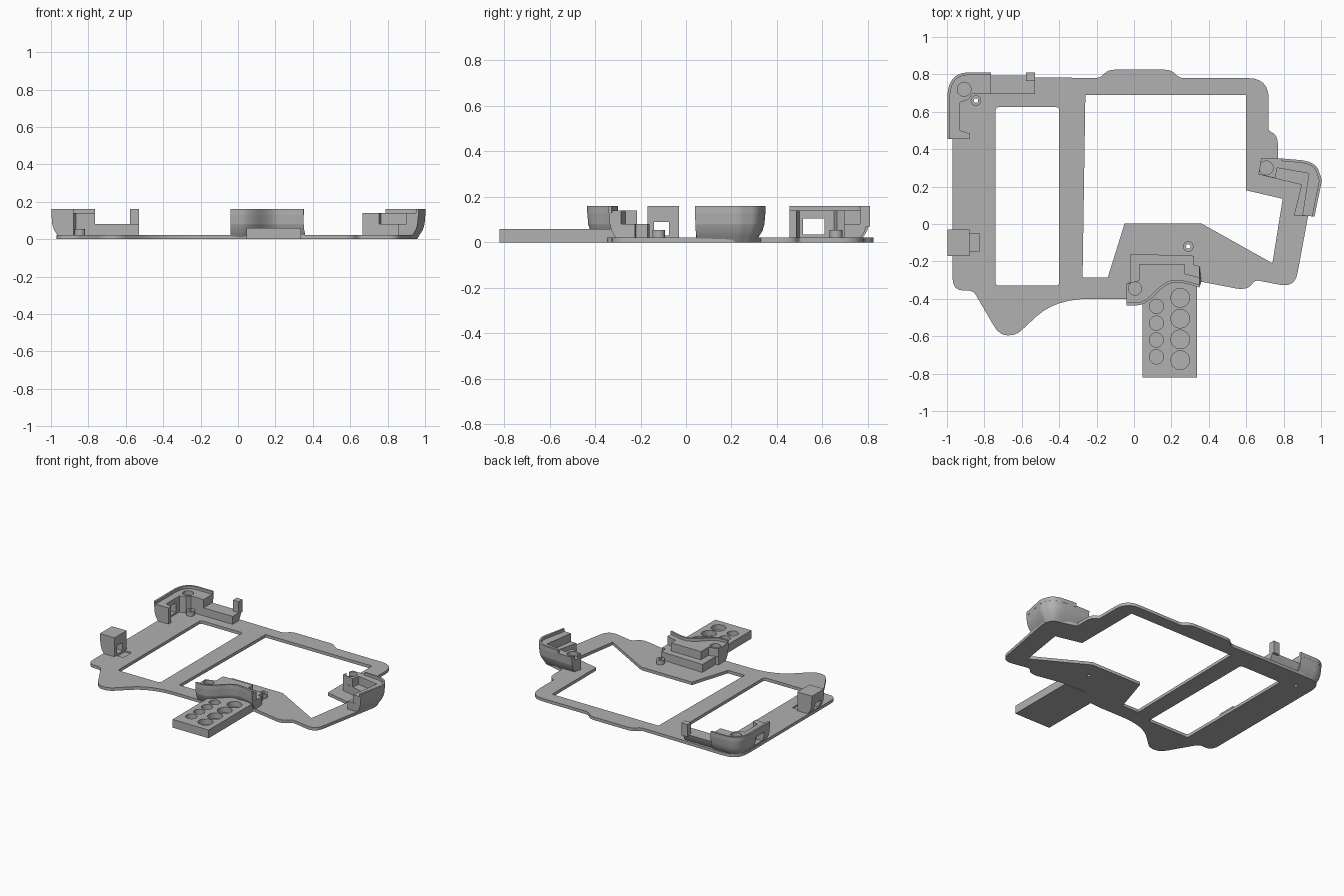
import bpy
import bmesh
import math
from mathutils import Vector

default_cube = bpy.data.objects.get("Cube")
if default_cube:
    bpy.data.objects.remove(default_cube, do_unlink=True)

GREY = (0.44, 0.44, 0.44, 1)
material = bpy.data.materials.new("plain grey")
material.use_nodes = True
material.diffuse_color = GREY
material.node_tree.nodes["Principled BSDF"].inputs["Base Color"].default_value = GREY

BASE_TOP, SHELF, RIM = 0.022, 0.14, 0.16
# Wall section as (height, inset): the outside tapers in towards the base
TAPER = [(0, 0.045), (0.025, 0.03), (0.05, 0.014), (0.08, 0.005), (SHELF, 0)]


def rounded(points, closed=True, steps=6):
    """Round each corner (x, y, cut-back length) of a path."""
    result = []
    count = len(points)
    for i, point in enumerate(points):
        corner = Vector(point[:2])
        cut = point[2] if len(point) > 2 else 0
        if not cut or (not closed and i in (0, count - 1)):
            result.append(corner)
            continue
        before = Vector(points[i - 1][:2]) - corner
        after = Vector(points[(i + 1) % count][:2]) - corner
        start = corner + before.normalized() * min(cut, before.length * 0.49)
        end = corner + after.normalized() * min(cut, after.length * 0.49)
        for s in range(steps + 1):
            t = s / steps
            result.append(start * (1 - t) ** 2 + corner * 2 * t * (1 - t) + end * t * t)
    return result


def inset(path, distance):
    """Move an open path to its left by a distance."""
    result = []
    for i, point in enumerate(path):
        tangent = (path[min(i + 1, len(path) - 1)] - path[max(i - 1, 0)]).normalized()
        result.append(point + Vector((-tangent.y, tangent.x)) * distance)
    return result


def loft(name, rings):
    """Join rings of (outline, height) into a closed solid."""
    bm = bmesh.new()
    loops = [[bm.verts.new((p.x, p.y, z)) for p in outline] for outline, z in rings]
    bm.faces.new(loops[0])
    bm.faces.new(loops[-1])
    count = len(loops[0])
    for low, high in zip(loops, loops[1:]):
        for i in range(count):
            j = (i + 1) % count
            bm.faces.new((low[i], low[j], high[j], high[i]))
    bmesh.ops.recalc_face_normals(bm, faces=bm.faces)
    mesh = bpy.data.meshes.new(name)
    bm.to_mesh(mesh)
    bm.free()
    mesh.materials.append(material)
    obj = bpy.data.objects.new(name, mesh)
    bpy.context.collection.objects.link(obj)
    return obj


def prism(name, points, low, high):
    outline = rounded(points)
    return loft(name, [(outline, low), (outline, high)])


def box(name, x0, x1, y0, y1, low, high, cut=0):
    corners = [(x0, y0, cut), (x1, y0, cut), (x1, y1, cut), (x0, y1, cut)]
    return prism(name, corners, low, high)


def disc(name, x, y, radius, low, high, sides=32):
    angles = [math.tau * i / sides for i in range(sides)]
    outline = [Vector((x + radius * math.cos(a), y + radius * math.sin(a))) for a in angles]
    return loft(name, [(outline, low), (outline, high)])


def wall(name, outer, inner, low, high):
    """Solid between a tapered outer path and a straight inner path."""
    section = [(z, d) for z, d in TAPER if low <= z <= high]
    inner = [Vector(p) for p in inner]
    return loft(name, [(inset(outer, d) + inner, z) for z, d in section])


def lip(name, path):
    outline = path + inset(path, 0.014)[::-1]
    return loft(name, [(outline, SHELF - 0.01), (outline, RIM)])


def carve(target, cutters):
    for cutter in cutters:
        cutter.hide_render = True
        modifier = target.modifiers.new("cut", "BOOLEAN")
        modifier.operation = "DIFFERENCE"
        modifier.solver = "EXACT"
        modifier.object = cutter
        bpy.context.view_layer.objects.active = target
        bpy.ops.object.modifier_apply(modifier=modifier.name)
        bpy.data.objects.remove(cutter, do_unlink=True)


# Base plate with its two windows
plate = prism("base_plate", [
    (-0.97, 0.79, 0.12), (-0.97, -0.355, 0.07), (-0.86, -0.355, 0.03),
    (-0.72, -0.595, 0.06), (-0.63, -0.595, 0.04), (-0.42, -0.4, 0.24),
    (-0.04, -0.4), (0.07, -0.39, 0.04), (0.17, -0.3, 0.04), (0.34, -0.305),
    (0.6, -0.355, 0.06), (0.65, -0.3, 0.02), (0.86, -0.34, 0.08),
    (0.96, 0.2, 0.02), (0.95, 0.28, 0.05), (0.77, 0.33),
    (0.77, 0.47, 0.06), (0.72, 0.5, 0.01), (0.72, 0.78, 0.11),
    (0.24, 0.78, 0.03), (0.2, 0.825, 0.04), (-0.14, 0.825, 0.04),
    (-0.18, 0.78, 0.03)], 0, BASE_TOP)
# Straighten the edge behind the corner guard, then open the windows
carve(plate, [
    box("left_window", -0.74, -0.4, -0.33, 0.625, -1, 1, 0.02),
    prism("main_window", [
        (-0.26, 0.69), (0.6, 0.69), (0.6, 0.18), (0.795, 0.135), (0.74, -0.21),
        (0.36, 0.003), (-0.05, 0.003), (-0.14, -0.285), (-0.275, -0.285)], -1, 1),
    box("clip_recess", -0.89, -0.825, -0.145, -0.05, 0.012, 1)])

# Hollow pins standing on the plate
for name, x, y in (("back_pin", -0.845, 0.66), ("front_pin", 0.29, -0.12)):
    pin = disc(name, x, y, 0.028, 0.01, 0.055)
    carve(pin, [disc("bore", x, y, 0.012, -1, 1)])
    carve(plate, [disc("bore", x, y, 0.012, -1, 1)])

# Back corner guard with a port opening and a magnet pocket
corner_path = rounded([(-0.765, 0.81), (-0.998, 0.81, 0.14), (-0.998, 0.455)], False, 12)
corner = wall("back_corner_guard", corner_path, [
    (-0.88, 0.455), (-0.88, 0.485), (-0.93, 0.5), (-0.93, 0.65),
    (-0.885, 0.665), (-0.865, 0.695), (-0.765, 0.695)], 0, SHELF)
carve(corner, [box("port", -1.1, -0.8, 0.515, 0.61, 0.035, 0.105),
               disc("pocket", -0.908, 0.72, 0.037, 0.11, 1)])
lip("back_corner_lip", corner_path)

# Low bridge beside the corner guard, ending in a short post
bridge_path = [Vector((-0.53, 0.8)), Vector((-0.765, 0.8))]
wall("back_bridge", bridge_path, [(-0.765, 0.695), (-0.53, 0.695)], 0, 0.08)
box("back_post", -0.578, -0.53, 0.765, 0.81, 0.07, RIM)

# Side clip with a cable opening
clip_path = [Vector((-0.998, -0.03)), Vector((-0.998, -0.17))]
clip = wall("side_clip", clip_path, [(-0.88, -0.17), (-0.88, -0.03)], 0, SHELF)
carve(clip, [box("opening", -1.1, -0.8, -0.14, -0.075, 0.03, 0.09)])
box("side_clip_cap", -0.998, -0.88, -0.17, -0.03, SHELF, RIM)

# Stepped front guard with an S-shaped outer wall
front_path = rounded([(-0.04, -0.435), (0.06, -0.435, 0.08), (0.18, -0.31, 0.09),
                      (0.27, -0.315, 0.06), (0.35, -0.34)], False, 8)
wall("front_guard_step", front_path, [
    (0.35, -0.225), (0.32, -0.22), (0.32, -0.17), (-0.02, -0.16), (-0.02, -0.31),
    (-0.04, -0.32)], 0, 0.08)
front_shelf = wall("front_guard_shelf", front_path, [
    (0.35, -0.285), (0.27, -0.265), (0.27, -0.215), (0.03, -0.215), (0.03, -0.3),
    (-0.04, -0.32)], 0.08, SHELF)
carve(front_shelf, [disc("pocket", 0.005, -0.345, 0.035, 0.11, 1)])
lip("front_guard_lip", front_path)

# Slanted right guard around the far corner
right_path = rounded([(0.965, 0.04), (1.005, 0.235, 0.02), (0.97, 0.335, 0.1),
                      (0.79, 0.35), (0.68, 0.35)], False, 10)
wall("right_guard_step", right_path, [
    (0.665, 0.265), (0.895, 0.21), (0.855, 0.045)], 0, 0.08)
right_shelf = wall("right_guard_shelf", right_path, [
    (0.665, 0.265), (0.755, 0.245), (0.765, 0.3), (0.935, 0.27),
    (0.9, 0.045)], 0.08, SHELF)
carve(right_shelf, [disc("pocket", 0.707, 0.3, 0.037, 0.11, 1)])
lip("right_guard_lip", right_path[:-1])

# Front tray with two rows of round pockets
tray = box("front_tray", 0.045, 0.337, -0.82, -0.31, 0, 0.06)
for x, radius, first, pitch in ((0.12, 0.038, -0.44, 0.09), (0.247, 0.05, -0.395, 0.111)):
    carve(tray, [disc("pocket", x, first - pitch * i, radius, 0.02, 1) for i in range(4)])

# Smooth curved walls while keeping crisp edges
for obj in bpy.context.collection.objects:
    if obj.type == "MESH" and material.name in obj.data.materials:
        bpy.ops.object.select_all(action="DESELECT")
        obj.select_set(True)
        bpy.context.view_layer.objects.active = obj
        bpy.ops.object.shade_smooth_by_angle(angle=math.radians(30))
